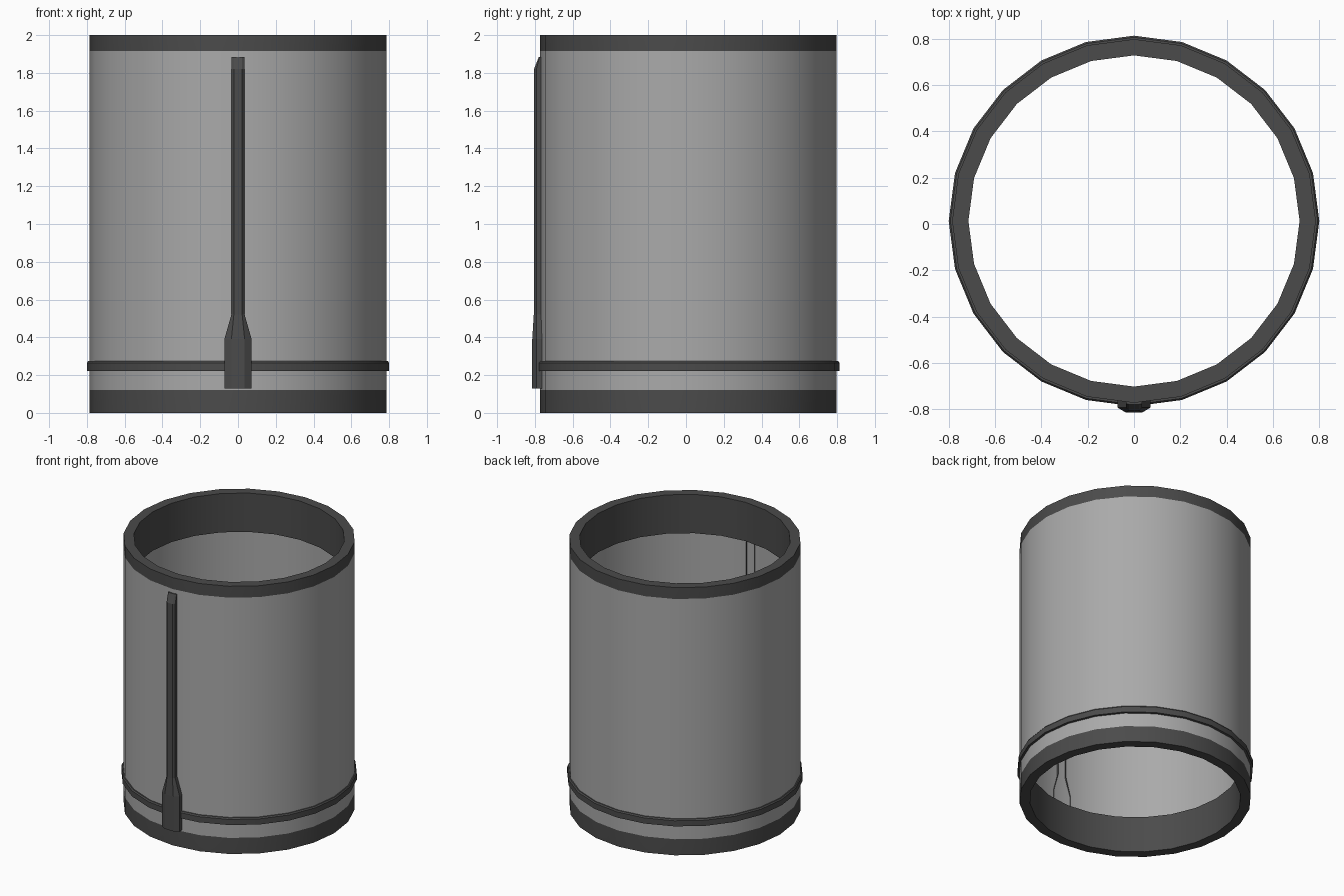
import bpy, math

if "Cube" in bpy.data.objects:
    bpy.data.objects.remove(bpy.data.objects["Cube"])

SIDES = 24
CY = 0.013          # tube axis, shifted so the raised rib balances the bounds
R_OUT, R_IN = 0.785, 0.715


def material(name, v):
    m = bpy.data.materials.new(name)
    m.diffuse_color = (v, v, v, 1)
    m.use_nodes = True
    m.node_tree.nodes["Principled BSDF"].inputs["Base Color"].default_value = m.diffuse_color
    return m


LIGHT = material("light grey", 0.40)
DARK = material("dark grey", 0.07)


def make(name, verts, faces, mat, smooth=True):
    me = bpy.data.meshes.new(name)
    me.from_pydata(verts, [], faces)
    me.materials.append(mat)
    ob = bpy.data.objects.new(name, me)
    bpy.context.collection.objects.link(ob)
    if smooth:
        bpy.ops.object.select_all(action='DESELECT')
        ob.select_set(True)
        bpy.context.view_layer.objects.active = ob
        bpy.ops.object.shade_smooth_by_angle(angle=math.radians(30))
    return ob


def revolve(name, profile, mat, closed=True):
    """Spin an (r, z) profile around the tube axis."""
    n = len(profile)
    verts = []
    for s in range(SIDES):
        a = 2 * math.pi * s / SIDES
        verts += [(r * math.cos(a), CY + r * math.sin(a), z) for r, z in profile]
    faces = []
    for s in range(SIDES):
        p, q = s * n, ((s + 1) % SIDES) * n
        for i in range(n if closed else n - 1):
            j = (i + 1) % n
            faces.append((p + i, q + i, q + j, p + j))
    return make(name, verts, faces, mat)


# thin tube wall
revolve("tube_wall", [(R_OUT, 0.12), (R_OUT, 1.915)], LIGHT, closed=False)

# end collars: short outside, deeper inside
revolve("bottom_collar", [(R_IN, 0), (R_OUT, 0), (R_OUT, 0.12),
                          (R_OUT - 0.003, 0.27), (R_IN, 0.27)], DARK)
revolve("top_collar", [(R_IN, 1.71), (R_OUT - 0.003, 1.71), (R_OUT, 1.915),
                       (R_OUT, 2), (R_IN, 2)], DARK)

# raised hoop near the bottom
revolve("hoop", [(R_OUT - 0.004, 0.22), (0.80, 0.223), (0.80, 0.265),
                 (0.793, 0.274), (R_OUT - 0.004, 0.274)], DARK)

# vertical rib: stations of z, half width, front half width, shoulder y, front y
stations = [(0.13, 0.072, 0.035, -0.792, -0.814),
            (0.39, 0.072, 0.035, -0.792, -0.814),
            (0.52, 0.035, 0.022, -0.792, -0.806),
            (1.82, 0.035, 0.022, -0.792, -0.805),
            (1.885, 0.035, 0.022, -0.775, -0.779)]
BACK = -0.756
verts, faces = [], []
for z, w, f, ys, yf in stations:
    verts += [(-w, BACK, z), (-w, ys, z), (-f, yf, z),
              (f, yf, z), (w, ys, z), (w, BACK, z)]
for k in range(len(stations) - 1):
    for i in range(5):          # the back stays open against the wall
        a = k * 6 + i
        faces.append((a, a + 1, a + 7, a + 6))
last = (len(stations) - 1) * 6
faces.append(tuple(reversed(range(6))))
faces.append(tuple(range(last, last + 6)))
make("vertical_rib", verts, faces, DARK, smooth=False)
